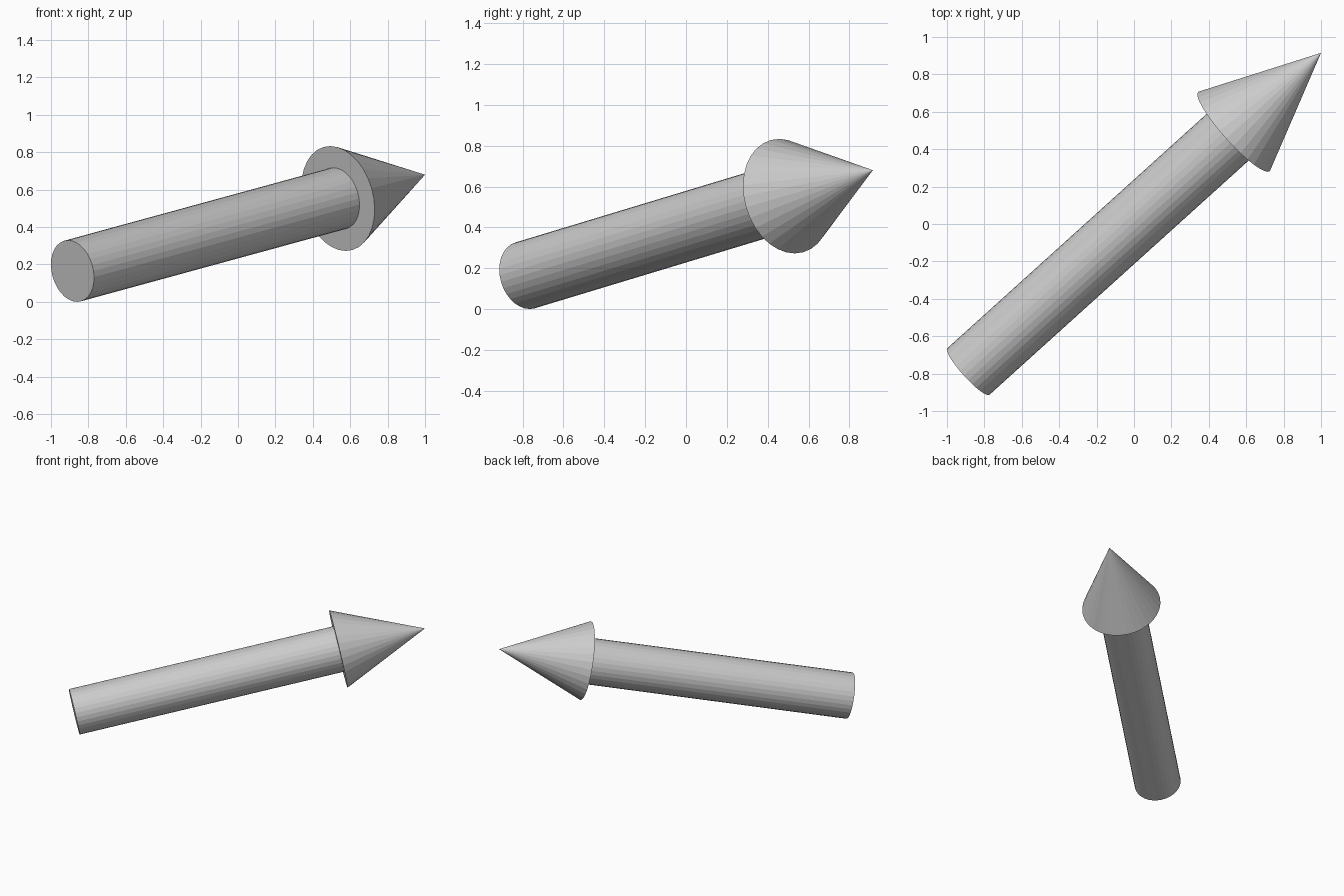
import bpy
from mathutils import Vector

if "Cube" in bpy.data.objects:
    bpy.data.objects.remove(bpy.data.objects["Cube"])

SIDES = 32
TAIL = Vector((-0.885, -0.788, 0.165))
TIP = Vector((1.0, 0.915, 0.68))
HEAD_LENGTH = 0.64
axis = (TIP - TAIL).normalized()
neck = TIP - axis * HEAD_LENGTH


def tapered_part(name, start, end, radius_start, radius_end):
    """Flat-shaded cylinder or cone running from start to end."""
    span = end - start
    bpy.ops.mesh.primitive_cone_add(
        vertices=SIDES, radius1=radius_start, radius2=radius_end,
        depth=span.length, location=(start + end) / 2,
        rotation=span.to_track_quat('Z', 'Y').to_euler())
    bpy.context.object.name = name


# Straight round shaft, ending flush with the back of the head
tapered_part("arrow_shaft", TAIL, neck, 0.168, 0.168)

# Pointed head with a closed, flat back
tapered_part("arrow_head", neck, TIP, 0.286, 0.0)
